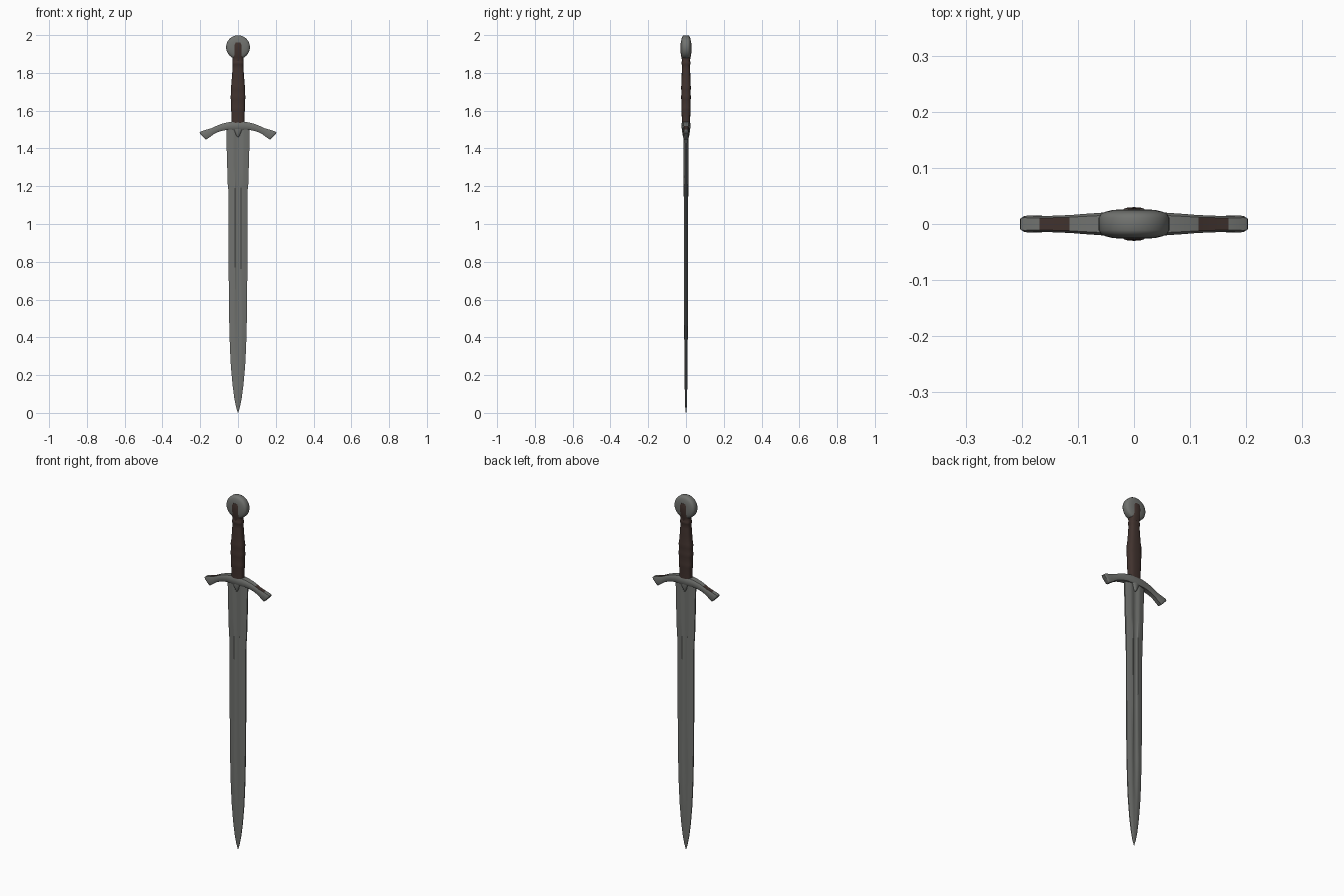
import bpy, bmesh, math

if "Cube" in bpy.data.objects:
    bpy.data.objects.remove(bpy.data.objects["Cube"])


def material(name, rgb):
    m = bpy.data.materials.new(name)
    m.diffuse_color = (*rgb, 1)
    m.use_nodes = True
    m.node_tree.nodes["Principled BSDF"].inputs["Base Color"].default_value = m.diffuse_color
    return m


steel = material("grey steel", (0.165, 0.17, 0.16))
leather = material("dark brown leather", (0.052, 0.032, 0.027))


def loft(name, rings, mats, smooth=35, pick=None):
    """Skin a list of equal-length point rings, capping both ends."""
    bm = bmesh.new()
    vr = [[bm.verts.new(p) for p in r] for r in rings]
    n = len(rings[0])
    for a, b in zip(vr, vr[1:]):
        for i in range(n):
            bm.faces.new((a[i], a[(i + 1) % n], b[(i + 1) % n], b[i]))
    bm.faces.new(vr[0])
    bm.faces.new(vr[-1])
    bmesh.ops.remove_doubles(bm, verts=bm.verts, dist=1e-5)
    bmesh.ops.recalc_face_normals(bm, faces=bm.faces)
    if pick:
        for f in bm.faces:
            f.material_index = pick(f)
    me = bpy.data.meshes.new(name)
    bm.to_mesh(me)
    bm.free()
    for m in mats:
        me.materials.append(m)
    ob = bpy.data.objects.new(name, me)
    bpy.context.collection.objects.link(ob)
    bpy.ops.object.select_all(action='DESELECT')
    ob.select_set(True)
    bpy.context.view_layer.objects.active = ob
    bpy.ops.object.shade_smooth_by_angle(angle=math.radians(smooth))
    return ob


def oval(z, rx, ry, n=24, p=0.8):
    """Slightly squared oval ring at height z."""
    out = []
    for i in range(n):
        a = 2 * math.pi * i / n
        c, s = math.cos(a), math.sin(a)
        out.append((rx * math.copysign(abs(c) ** p, c), ry * math.copysign(abs(s) ** p, s), z))
    return out


# Blade: edge, flat bevel and a shallow central fuller that fades near the tip
def blade_ring(z, w, t, groove):
    half = [(w, 0.3 * t), (0.55 * w, 0.9 * t), (0.3 * w, t), (0.18 * w, t - groove)]
    q = half + [(-x, y) for x, y in reversed(half)]
    return [(x, y, z) for x, y in q + [(-x, -y) for x, y in q]]


blade = [(1.52, 0.062, 0.014, 0.004), (1.40, 0.060, 0.013, 0.004), (1.30, 0.057, 0.013, 0.004),
         (1.20, 0.054, 0.012, 0.004), (1.18, 0.051, 0.012, 0.004), (0.80, 0.050, 0.011, 0.004),
         (0.50, 0.047, 0.010, 0.003), (0.35, 0.043, 0.009, 0.002), (0.25, 0.038, 0.008, 0.0),
         (0.15, 0.029, 0.007, 0.0), (0.08, 0.020, 0.006, 0.0), (0.03, 0.010, 0.004, 0.0),
         (0.0, 0.001, 0.001, 0.0)]
loft("blade", [blade_ring(*b) for b in blade], [steel])


# Guard: drooping arms; each station is top (x, z), bottom (x, z), half depth
def guard_ring(tx, tz, bx, bz, d, sx=1):
    ring = []
    for u, v in ((0, .75), (0.2, 1), (0.8, 1), (1, .75), (1, -.75), (0.8, -1), (0.2, -1), (0, -.75)):
        ring.append((sx * (tx + (bx - tx) * u), v * d, tz + (bz - tz) * u))
    return ring


arm = [(0, 1.544, 0, 1.498, .023), (.035, 1.541, .033, 1.499, .022), (.06, 1.537, .056, 1.499, .020),
       (.09, 1.529, .082, 1.494, .018), (.115, 1.519, .106, 1.487, .016), (.14, 1.507, .128, 1.476, .015),
       (.168, 1.499, .145, 1.463, .014), (.196, 1.490, .164, 1.450, .015), (.202, 1.486, .169, 1.448, .014),
       (.203, 1.481, .173, 1.449, .011)]
rings = [guard_ring(*s, sx=-1) for s in reversed(arm[1:])] + [guard_ring(*s) for s in arm]


def arm_patch(f):
    # worn leather patches on top of both arms
    c = f.calc_center_median()
    return int(f.normal.z > 0.7 and 0.115 < abs(c.x) < 0.168 and abs(c.y) < 0.004)


loft("crossguard", rings, [steel, leather], 40, arm_patch)

# Pointed langet below the guard centre, over the blade
langet = [(1.52, .036, .021), (1.50, .028, .021), (1.485, .018, .020), (1.47, .011, .018), (1.46, .004, .014)]
loft("guard_langet", [oval(z, x, y, 16) for z, x, y in langet], [steel], 50)

# Pommel: thick disc with rounded rims, turned about the y axis
R = 0.063
prof = [(-.026, .022), (-.025, .038), (-.022, .050), (-.018, .059), (-.011, R)]
prof += [(-y, r) for y, r in reversed(prof)]
loft("pommel",
     [[(r * math.cos(a), y, 1.936 + r * math.sin(a)) for a in [2 * math.pi * i / 40 for i in range(40)]]
      for y, r in prof], [steel], 40)

# Grip: swelling leather handle with bands, lapping up over the pommel faces
grip = [(1.535, .035, .022), (1.56, .034, .022), (1.60, .036, .024), (1.616, .038, .025),
        (1.622, .036, .024), (1.66, .038, .025), (1.676, .040, .026), (1.682, .038, .025),
        (1.71, .038, .025), (1.726, .038, .026), (1.732, .036, .025), (1.78, .032, .023),
        (1.82, .029, .022), (1.840, .028, .020), (1.846, .030, .023), (1.858, .030, .023),
        (1.864, .028, .020), (1.88, .029, .024), (1.90, .029, .0275), (1.925, .029, .030),
        (1.945, .028, .030), (1.960, .024, .0275), (1.962, .022, .022)]
loft("grip", [oval(z, x, y, 24, 0.7) for z, x, y in grip], [leather], 40)
